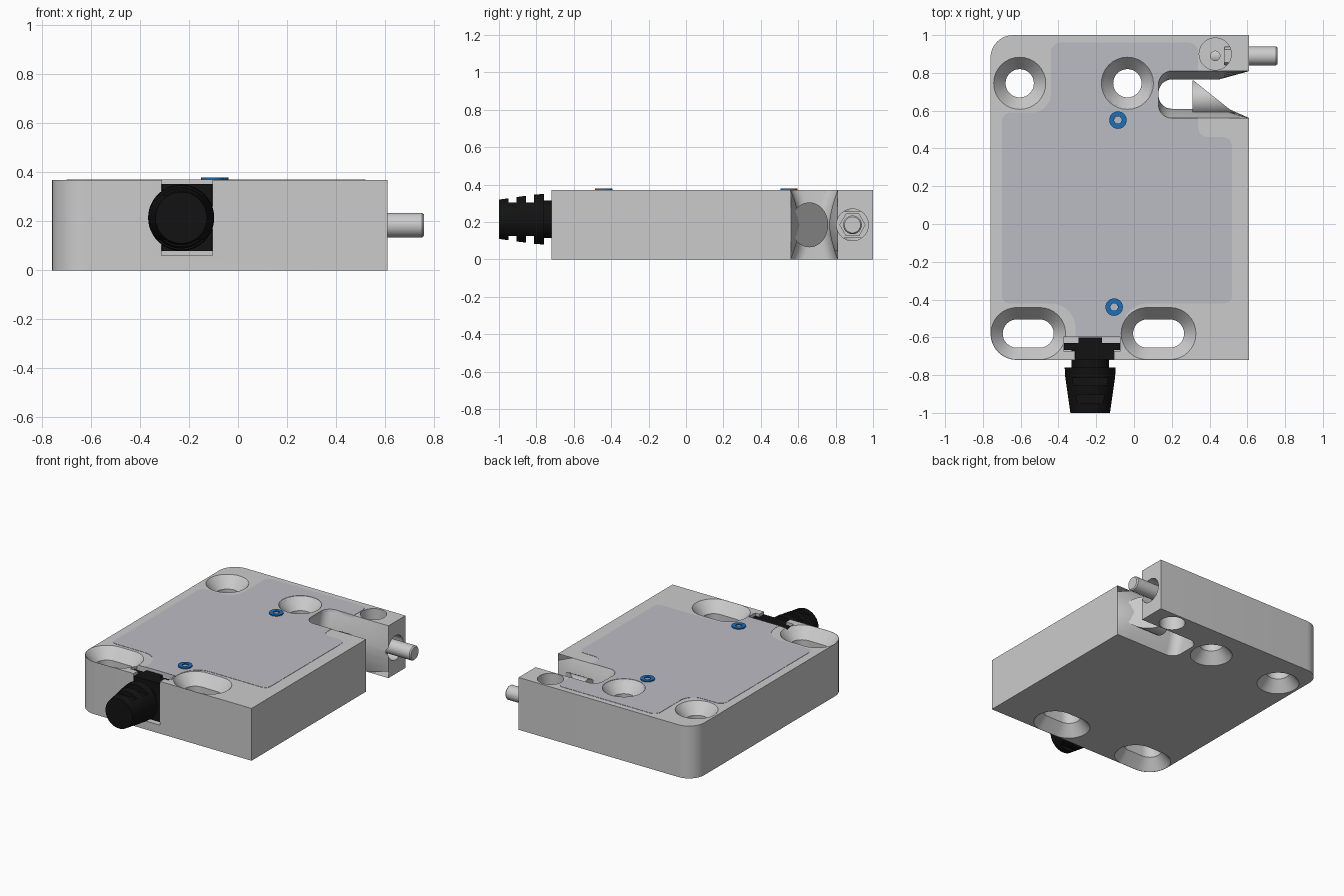
import bpy, bmesh
from math import sin, cos, pi
from mathutils import Vector

if "Cube" in bpy.data.objects:
    bpy.data.objects.remove(bpy.data.objects["Cube"])


def material(name, rgb):
    m = bpy.data.materials.new(name)
    m.diffuse_color = (*rgb, 1)
    m.use_nodes = True
    m.node_tree.nodes["Principled BSDF"].inputs["Base Color"].default_value = m.diffuse_color
    return m


BLUE = material("blue", (0.01, 0.16, 0.5))
BLACK = material("black", (0.006, 0.006, 0.006))
COVER = material("cover_grey", (0.5, 0.5, 0.55))


def loft(name, rings, mat=None):
    """Skin a stack of equal-length point rings and cap both ends."""
    bm = bmesh.new()
    vs = [[bm.verts.new(p) for p in r] for r in rings]
    n = len(rings[0])
    for a, b in zip(vs, vs[1:]):
        for i in range(n):
            j = (i + 1) % n
            bm.faces.new((a[i], a[j], b[j], b[i]))
    bm.faces.new(vs[0][::-1])
    bm.faces.new(vs[-1])
    bmesh.ops.recalc_face_normals(bm, faces=bm.faces)
    me = bpy.data.meshes.new(name)
    bm.to_mesh(me)
    bm.free()
    ob = bpy.data.objects.new(name, me)
    bpy.context.collection.objects.link(ob)
    if mat:
        me.materials.append(mat)
    return ob


def outline(corners, seg=8):
    """2D outline from (x, y, corner radius)."""
    pts = []
    for i, (x, y, r) in enumerate(corners):
        p = Vector((x, y))
        d1 = (Vector(corners[i - 1][:2]) - p).normalized()
        d2 = (Vector(corners[(i + 1) % len(corners)][:2]) - p).normalized()
        for k in range(seg + 1 if r else 1):
            t = k / seg * pi / 2
            q = p + d1 * r * (1 - sin(t)) + d2 * r * (1 - cos(t)) if r else p
            if not pts or (q - pts[-1]).length > 1e-5:
                pts.append(q)
    if (pts[0] - pts[-1]).length < 1e-5:
        pts.pop()
    return pts


def prism(name, pts, z0, z1, mat=None):
    return loft(name, [[(p.x, p.y, z) for p in pts] for z in (z0, z1)], mat)


def box(name, x0, x1, y0, y1, z0, z1, mat=None):
    return prism(name, outline([(x0, y0, 0), (x1, y0, 0), (x1, y1, 0), (x0, y1, 0)]), z0, z1, mat)


def turned(name, c, axis, steps, n=40, mat=None):
    """Lathe along an axis from (position, radius) steps; c is the centre on the other two axes."""
    rings = []
    for h, r in steps:
        ring = []
        for i in range(n):
            p = [c[0] + r * cos(2 * pi * i / n), c[1] + r * sin(2 * pi * i / n)]
            p.insert("xyz".index(axis), h)
            ring.append(p)
        rings.append(ring)
    return loft(name, rings, mat)


def cut(ob, cutters):
    bpy.context.view_layer.objects.active = ob
    for c in cutters:
        m = ob.modifiers.new("cut", 'BOOLEAN')
        m.operation, m.solver, m.object = 'DIFFERENCE', 'EXACT', c
        bpy.ops.object.modifier_apply(modifier=m.name)


def drop(cutters):
    for c in cutters:
        bpy.data.objects.remove(c)


H = 0.37
MID = H / 2

# Housing and inset cover
body = prism("housing", outline([(-.76, -.72, .14), (.61, -.72, 0), (.61, 1, 0), (-.76, 1, .12)]), 0, H)
cover = prism("top_cover", outline([
    (-.44, .96, .05), (-.44, .59, .10), (-.70, .59, .05), (-.70, -.42, .04),
    (-.31, -.42, .13), (-.31, -.66, 0), (-.06, -.66, 0), (-.06, -.42, .13),
    (.52, -.42, .04), (.52, .46, .05), (.34, .46, .05), (.34, .96, .05)]), .355, .372, COVER)

# Mounting holes and slots, countersunk from both sides
shared = []
for cx, cy, half in ((-.605, .745, 0), (-.035, .745, 0), (-.56, -.58, .06), (.13, -.58, .06)):
    rings = []
    for z, r in ((-.05, .138), (0, .138), (.075, .075), (H - .075, .075), (H, .138), (.45, .138)):
        w = half + r
        rings.append([(p.x, p.y, z) for p in outline(
            [(cx - w, cy - r, r), (cx + w, cy - r, r), (cx + w, cy + r, r), (cx - w, cy + r, r)])])
    shared.append(loft("mount_cutter", rings))

# Side notch, waisted at mid height
rings = []
for k in range(-5, 6):
    o = (abs(k) / 4) ** 1.5 if abs(k) < 5 else 1
    z = MID + k / 4 * MID
    lo, hi = .61 - .05 * o, .765 + .045 * o
    rings.append([(p.x, p.y, z) for p in outline([
        (.8, .56, 0), (.612, .56, 0), (.5, lo, 0), (.13, lo, .07), (.13, hi, .07),
        (.45, hi, 0), (.612, .81, 0), (.8, .81, 0)])])
shared.append(loft("notch_cutter", rings))

# Cable recess in the front wall
shared += [box("recess_cutter", -.312, -.105, -.8, -.62, .06, .5),
           box("flange_cutter", -.372, -.072, -.672, -.598, .061, .51)]

# Pin bore and set screw pockets
bores = [turned("bore_cutter", (.89, MID), 'x', [(.48, .085), (.7, .085)]),
         turned("pocket_cutter", (.43, .9), 'z', [(.255, .085), (.5, .085)]),
         turned("pocket_cutter", (.43, .9), 'z', [(-.1, .085), (.115, .085)]),
         turned("screw_hole_cutter", (.43, .89), 'z', [(.18, .025), (.3, .025)], 24)]

cut(body, shared + bores)
cut(cover, shared)
drop(shared + bores)

# Slanted lug inside the notch
left, right = [], []
for i in range(40):
    a = 2 * pi * i / 40
    y, z = .66 + .1 * cos(a), MID + .12 * sin(a)
    left.append((.31, y, z))
    right.append((.315 + (.76 - y) * 1.25, y, z))
lug = loft("notch_lug", [left, right])

# Pin with hex collar
pin = turned("pin", (.89, MID), 'x', [(.4, .05), (.752, .05), (.76, .043)])
turned("pin_collar", (.89, MID), 'x', [(.47, .07), (.55, .07)], 6)

# Blue cover screws with hex sockets
smooth = [body, cover, lug, pin]
for x, y in ((-.085, .55), (-.105, -.44)):
    s = turned("cover_screw", (x, y), 'z', [(.36, .046), (.38, .046)], 32, BLUE)
    socket = turned("socket_cutter", (x, y), 'z', [(.35, .022), (.4, .022)], 6)
    cut(s, [socket])
    drop([socket])
    smooth.append(s)

# Cable gland: blocks in the recess, then a ribbed cone
GX, GZ = -.232, .215
box("gland_flange", -.37, -.075, -.668, -.63, .08, .352, BLACK)
box("gland_neck_block", -.311, -.106, -.718, -.66, .08, .352, BLACK)
box("gland_inner_block", -.295, -.17, -.635, -.6, .08, .352, BLACK)
rings = []
for y, r in ((-.66, .1), (-.76, .1), (-.76, .135), (-.81, .132), (-1, .105)):
    rings.append([(GX + r * cos(2 * pi * i / 48), y, GZ + r * sin(2 * pi * i / 48)) for i in range(48)])
gland = loft("cable_gland", rings, BLACK)
grooves = []
for y in (-.95, -.856):
    for z0, z1 in ((.305, .5), (-.1, .125)):
        grooves.append(box("groove_cutter", -.5, .1, y, y + .044, z0, z1))
cut(gland, grooves)
drop(grooves)
smooth.append(gland)

bpy.ops.object.select_all(action='DESELECT')
for ob in smooth:
    ob.select_set(True)
bpy.context.view_layer.objects.active = body
bpy.ops.object.shade_smooth_by_angle(angle=0.5)
